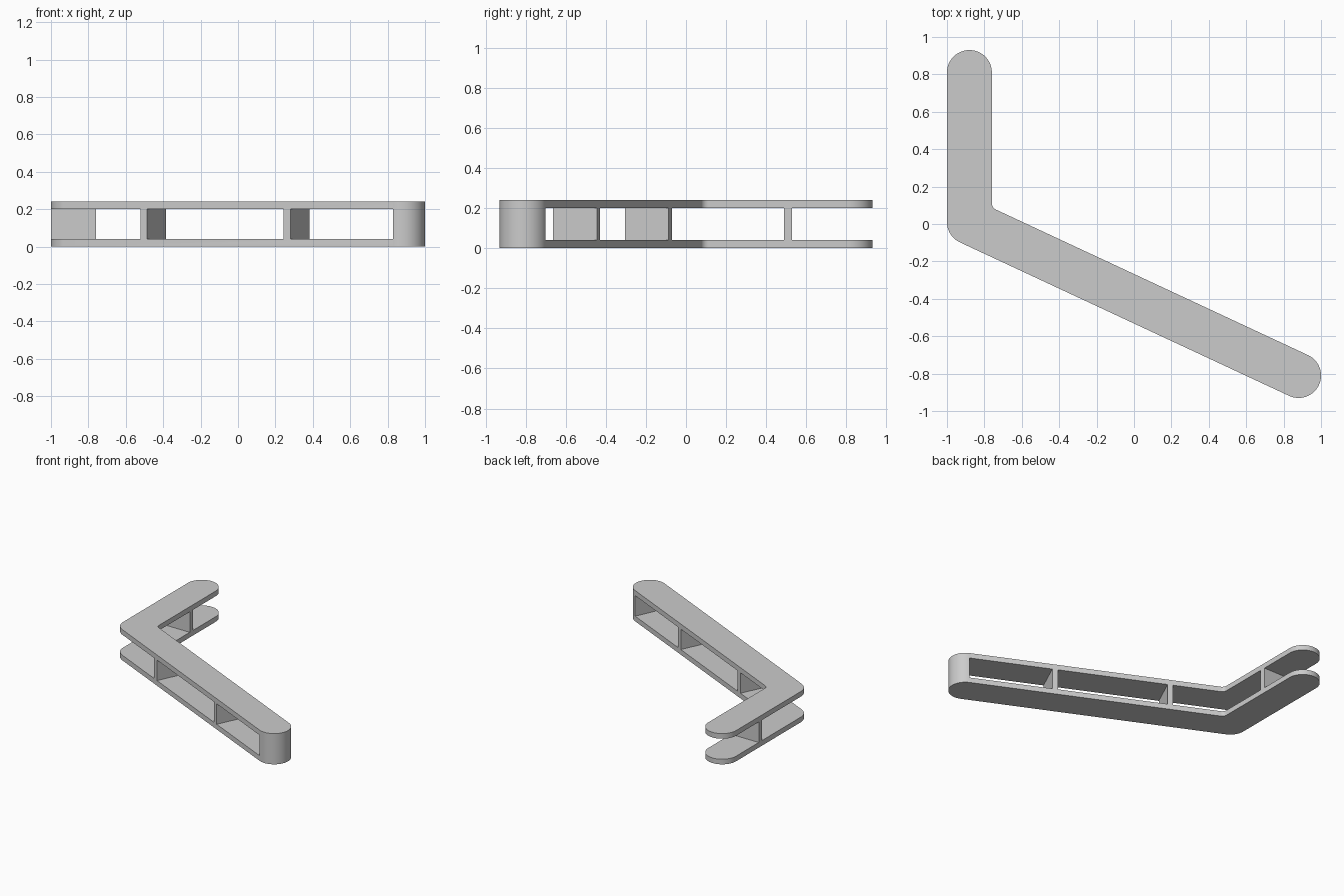
import bpy, bmesh, math
from mathutils import Vector

if "Cube" in bpy.data.objects:
    bpy.data.objects.remove(bpy.data.objects["Cube"])

R, H, T = 0.12, 0.24, 0.04            # half width, height, wall thickness
ANG = math.radians(-25)
END = Vector((0.88, -0.81))           # centre of the solid rounded end
TIP = Vector((-0.88, 0.81))           # centre of the open rounded end
ELBOW = Vector((-0.88, END.y + 1.76 * math.tan(-ANG)))
D = Vector((math.cos(ANG), math.sin(ANG)))
N = Vector((-D.y, D.x))
LENGTH = (END - ELBOW).length


def arc(c, r, a0, a1, n):
    """Points on an arc, angles in degrees."""
    steps = [math.radians(a0 + (a1 - a0) * i / n) for i in range(n + 1)]
    return [c + r * Vector((math.cos(a), math.sin(a))) for a in steps]


def prism_object(name, outlines, z0, z1):
    """Extrude one or more counter-clockwise outlines from z0 to z1."""
    bm = bmesh.new()
    for pts in outlines:
        lo = [bm.verts.new((p.x, p.y, z0)) for p in pts]
        hi = [bm.verts.new((p.x, p.y, z1)) for p in pts]
        bm.faces.new(lo[::-1])
        bm.faces.new(hi)
        for i in range(len(pts)):
            j = (i + 1) % len(pts)
            bm.faces.new((lo[i], lo[j], hi[j], hi[i]))
    bmesh.ops.recalc_face_normals(bm, faces=bm.faces)
    mesh = bpy.data.meshes.new(name)
    bm.to_mesh(mesh)
    bm.free()
    obj = bpy.data.objects.new(name, mesh)
    bpy.context.collection.objects.link(obj)
    return obj


def along(s, w):
    """Point on the long arm: s from the elbow, w across."""
    return ELBOW + D * s + N * w


def bay(s0, s1):
    return [along(s0, -0.2), along(s1, -0.2), along(s1, 0.2), along(s0, 0.2)]


# Bent bar: round ends, round outer elbow, small inner fillet
f = 0.04
inner_edge = ELBOW + N * (R + f)
fx = TIP.x + R + f
fillet_c = inner_edge + D * ((fx - inner_edge.x) / D.x)
outline = (arc(TIP, R, 0, 180, 32) + arc(ELBOW, R, 180, 245, 12)
           + arc(END, R, -115, 65, 32) + arc(fillet_c, f, 245, 180, 10))
bar = prism_object("bracket_arm", [outline], 0, H)

# Openings between the two plates, leaving three ribs and the solid end
rib_a = (-0.4535 - ELBOW.x) / D.x
rib_b = (0.3125 - ELBOW.x) / D.x
h = T / 2
rib_y = 0.51
elbow_bay = [Vector((-1.1, rib_y - h)), Vector((-1.1, -0.2)),
             along(rib_a - h, -0.2), along(rib_a - h, 0.2),
             Vector((-0.7, rib_y - h))]
tip_bay = [Vector(p) for p in ((-1.1, rib_y + h), (-0.7, rib_y + h),
                               (-0.7, 1.1), (-1.1, 1.1))]
cutter = prism_object("opening_cutter",
                      [elbow_bay, tip_bay, bay(rib_a + h, rib_b - h),
                       bay(rib_b + h, LENGTH)], T, H - T)
cutter.hide_render = True

mod = bar.modifiers.new("openings", 'BOOLEAN')
mod.operation = 'DIFFERENCE'
mod.solver = 'EXACT'
mod.object = cutter
bpy.context.view_layer.objects.active = bar
bar.select_set(True)
bpy.ops.object.modifier_apply(modifier=mod.name)
bpy.data.objects.remove(cutter)

# Smooth round ends, crisp plate edges
bpy.ops.object.shade_smooth_by_angle(angle=math.radians(30))
